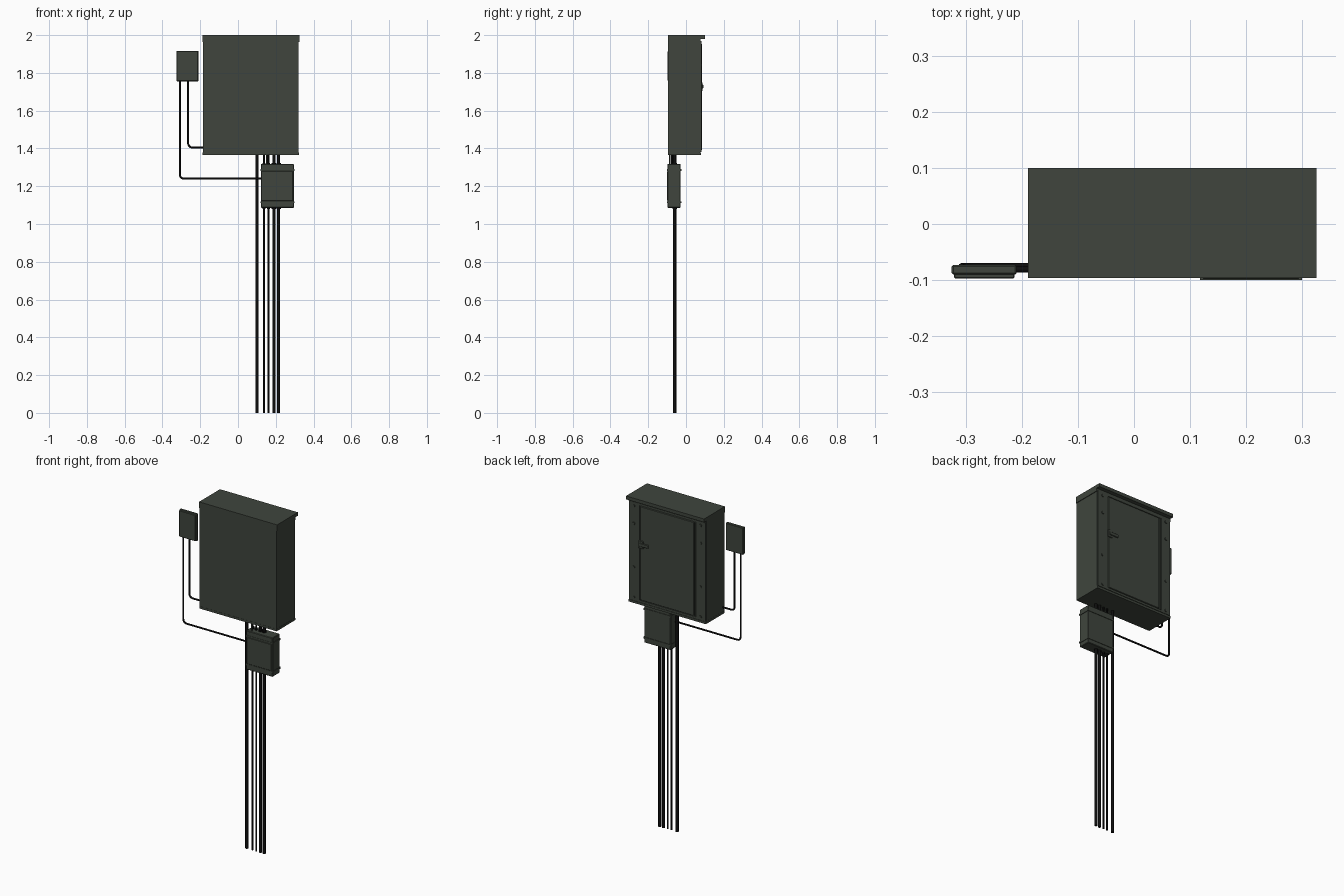
import bpy, bmesh, math
from mathutils import Vector

if "Cube" in bpy.data.objects:
    bpy.data.objects.remove(bpy.data.objects["Cube"])


def material(name, rgb):
    m = bpy.data.materials.new(name)
    m.diffuse_color = (*rgb, 1)
    m.use_nodes = True
    m.node_tree.nodes["Principled BSDF"].inputs["Base Color"].default_value = m.diffuse_color
    return m


GREEN = material("dark_green_grey_paint", (0.050, 0.060, 0.047))
BLACK = material("black_cable", (0.004, 0.004, 0.004))


def finish(name, bm, mat):
    me = bpy.data.meshes.new(name)
    bm.to_mesh(me)
    bm.free()
    me.materials.append(mat)
    ob = bpy.data.objects.new(name, me)
    bpy.context.collection.objects.link(ob)
    return ob


def box(name, x, y, z, mat=GREEN, bevel=0.0):
    """Box from (min, max) ranges."""
    bm = bmesh.new()
    bmesh.ops.create_cube(bm, size=1)
    for v in bm.verts:
        v.co = Vector([(r[0] + r[1]) / 2 + c * (r[1] - r[0]) for r, c in zip((x, y, z), v.co)])
    if bevel:
        bmesh.ops.bevel(bm, geom=bm.edges[:], offset=bevel, segments=1, affect='EDGES')
    return finish(name, bm, mat)


def smooth(ob):
    bpy.ops.object.select_all(action='DESELECT')
    ob.select_set(True)
    bpy.context.view_layer.objects.active = ob
    bpy.ops.object.shade_smooth_by_angle(angle=math.radians(40))


def rod(name, a, b, r, mat=BLACK, sides=12):
    """Cylinder between two points."""
    a, b = Vector(a), Vector(b)
    bm = bmesh.new()
    bmesh.ops.create_cone(bm, cap_ends=True, segments=sides, radius1=r, radius2=r, depth=(b - a).length)
    q = Vector((0, 0, 1)).rotation_difference(b - a)
    for v in bm.verts:
        v.co = q @ v.co + (a + b) / 2
    ob = finish(name, bm, mat)
    smooth(ob)
    return ob


def bent_cable(name, x0, z_top, z_low, x1, y, r, bend=0.022):
    """Cable going down, round a corner, then sideways."""
    pts = [(x0, y, z_top)]
    for i in range(7):
        t = math.pi / 2 * i / 6
        pts.append((x0 + bend * (1 - math.cos(t)), y, z_low + bend * (1 - math.sin(t))))
    pts.append((x1, y, z_low))
    cu = bpy.data.curves.new(name, 'CURVE')
    cu.dimensions = '3D'
    cu.bevel_depth = r
    cu.bevel_resolution = 2
    cu.use_fill_caps = True
    sp = cu.splines.new('POLY')
    sp.points.add(len(pts) - 1)
    for p, c in zip(sp.points, pts):
        p.co = (*c, 1)
    cu.materials.append(BLACK)
    ob = bpy.data.objects.new(name, cu)
    bpy.context.collection.objects.link(ob)


# Main cabinet: body, lid with rear overhang, bottom lip
box("cabinet_body", (-0.186, 0.321), (-0.095, 0.075), (1.367, 1.98))
box("cabinet_lid_skirt", (-0.189, 0.325), (-0.0965, 0.076), (1.963, 1.985))
box("cabinet_lid", (-0.189, 0.325), (-0.0965, 0.1), (1.98, 2.0))
box("cabinet_seam", (-0.186, 0.321), (-0.096, -0.09), (1.945, 1.963))
box("cabinet_base", (-0.187, 0.322), (-0.096, 0.08), (1.365, 1.378))

# Rear frame strips either side of the door, with bolts
for side, x0, x1, xb in (("left", -0.184, -0.124, -0.153), ("right", 0.25, 0.319, 0.287)):
    box(f"frame_strip_{side}", (x0, x1), (0.07, 0.081), (1.38, 1.968))
    for i, z in enumerate((1.945, 1.84, 1.58, 1.40)):
        rod(f"bolt_{side}_{i}", (xb, 0.078, z), (xb, 0.086, z), 0.008, GREEN, 8)
box("frame_top", (-0.124, 0.25), (0.07, 0.081), (1.956, 1.968))
box("frame_bottom", (-0.124, 0.25), (0.07, 0.081), (1.38, 1.392))

# Door with hinge rod and latch handle
box("door", (-0.108, 0.245), (0.07, 0.083), (1.395, 1.953), bevel=0.002)
rod("door_hinge", (-0.116, 0.079, 1.395), (-0.116, 0.079, 1.953), 0.005, GREEN, 8)
box("handle_mount", (0.222, 0.252), (0.08, 0.088), (1.705, 1.75), bevel=0.002)
box("handle_lever", (0.185, 0.245), (0.085, 0.092), (1.718, 1.738), bevel=0.002)

# Small side box: rear shell and front cover
box("side_box_shell", (-0.325, -0.209), (-0.09, -0.073), (1.755, 1.917), bevel=0.003)
box("side_box_cover", (-0.321, -0.213), (-0.097, -0.088), (1.758, 1.914), bevel=0.002)

# Cables from the side box
bent_cable("cable_to_cabinet", -0.264, 1.76, 1.405, -0.18, -0.081, 0.0052)
bent_cable("cable_to_junction", -0.308, 1.76, 1.24, 0.125, -0.075, 0.0052)

# Lower junction box with rim bands and corner clips
box("junction_box", (0.121, 0.296), (-0.098, -0.028), (1.086, 1.318), bevel=0.003)
box("junction_cover", (0.126, 0.291), (-0.1, -0.09), (1.122, 1.28), bevel=0.002)
for n, z in (("lower", 1.115), ("upper", 1.286)):
    box(f"junction_band_{n}", (0.118, 0.299), (-0.0995, -0.025), (z - 0.005, z + 0.005))

# Vertical cables; the first passes beside the box, the others go through it
rod("riser_cable_0", (0.1, -0.06, 0), (0.1, -0.06, 1.37), 0.0085)
for i, (x, r) in enumerate(((0.138, 0.005), (0.162, 0.005), (0.19, 0.0085), (0.215, 0.0085)), 1):
    rod(f"riser_cable_{i}", (x, -0.06, 0), (x, -0.06, 1.09), r)
    rod(f"link_cable_{i}", (x, -0.06, 1.31), (x, -0.06, 1.37), r)
    for n, z in (("bottom", 1.08), ("top", 1.314)):
        rod(f"gland_{n}_{i}", (x, -0.06, z), (x, -0.06, z + 0.01), r + 0.003)
rod("link_cable_thin", (0.152, -0.086, 1.31), (0.152, -0.086, 1.37), 0.004, GREEN)
